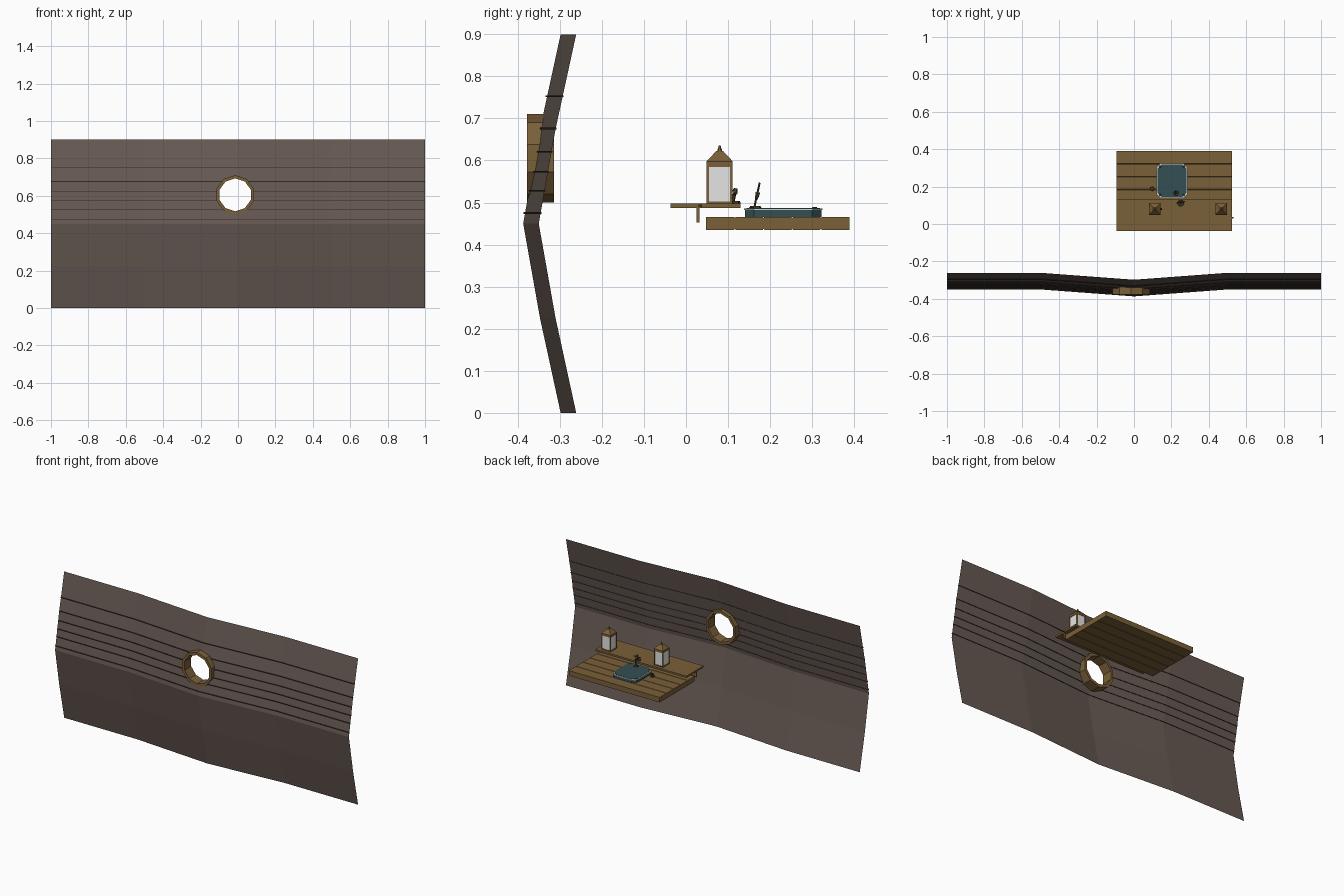
import bpy, bmesh, math
from mathutils import Vector, Matrix

if "Cube" in bpy.data.objects:
    bpy.data.objects.remove(bpy.data.objects["Cube"])


def material(name, rgb):
    m = bpy.data.materials.new(name)
    m.diffuse_color = (*rgb, 1)
    m.use_nodes = True
    m.node_tree.nodes["Principled BSDF"].inputs["Base Color"].default_value = m.diffuse_color
    return m


HULL = material("dark hull wood", (0.135, 0.101, 0.085))
SEAM = material("seam dark brown", (0.03, 0.022, 0.02))
WOOD = material("warm wood", (0.195, 0.116, 0.04))
GLASS = material("pale glass", (0.78, 0.78, 0.78))
TEAL = material("dark teal", (0.036, 0.078, 0.088))
PAPER = material("pale trim", (0.6, 0.66, 0.65))
IRON = material("dark bronze", (0.06, 0.043, 0.022))


def finish(name, bm, mat, fix=True):
    if fix:
        bmesh.ops.recalc_face_normals(bm, faces=bm.faces)
    me = bpy.data.meshes.new(name)
    bm.to_mesh(me)
    bm.free()
    me.materials.append(mat)
    ob = bpy.data.objects.new(name, me)
    bpy.context.collection.objects.link(ob)
    return ob


def box(name, lo, hi, mat):
    bm = bmesh.new()
    lo, hi = Vector(lo), Vector(hi)
    bmesh.ops.create_cube(bm, size=1, matrix=Matrix.Translation((lo + hi) / 2) @ Matrix.Diagonal((*(hi - lo), 1)))
    return finish(name, bm, mat)


def rod(name, a, b, r1, r2, mat, n=6, turn=0):
    a, b = Vector(a), Vector(b)
    d = b - a
    q = d.to_track_quat('Z', 'Y').to_matrix().to_4x4()
    bm = bmesh.new()
    bmesh.ops.create_cone(bm, cap_ends=True, segments=n, radius1=r1, radius2=r2, depth=d.length,
                          matrix=Matrix.Translation((a + b) / 2) @ q @ Matrix.Rotation(turn, 4, 'Z'))
    return finish(name, bm, mat)


# hull: thin bent sheet, bulging towards the middle
XS = [-1, -0.5, 0, 0.5, 1]
PROFILE = [(0, -0.261), (0.225, -0.31), (0.45, -0.35), (0.675, -0.31), (0.9, -0.261)]


def hull_y(x, z):
    for (z0, y0), (z1, y1) in zip(PROFILE, PROFILE[1:]):
        if z <= z1:
            y = y0 + (y1 - y0) * (z - z0) / (z1 - z0)
            break
    return y - 0.037 * max(0, 1 - abs(x) / 0.5)


PX, PZ = -0.015, 0.605      # porthole centre
bm = bmesh.new()
grid = [[bm.verts.new((x, hull_y(x, z), z)) for x in XS] for z, _ in PROFILE]
for r0, r1 in zip(grid, grid[1:]):
    for i in range(4):
        bm.faces.new((r0[i], r0[i + 1], r1[i + 1], r1[i]))


def ring_point(i, r, y):
    a = math.radians(36 * i)
    return Vector((PX + r * math.sin(a), y, PZ + r * math.cos(a)))


def cut_hole(bm, r):
    # slice along the ten sides of the opening, then drop what lies inside
    c = Vector((PX, 0, PZ))
    for i in range(10):
        n = ring_point(i + 0.5, 1, 0) - c
        near = [f for f in bm.faces if abs(f.calc_center_median().x) < 0.6]
        geom = set(near) | {e for f in near for e in f.edges} | {v for f in near for v in f.verts}
        bmesh.ops.bisect_plane(bm, geom=list(geom), plane_co=c + n * r * math.cos(math.pi / 10), plane_no=n)

    def inside(p):
        return all((p - c).dot(ring_point(i + 0.5, 1, 0) - c) < r * math.cos(math.pi / 10) for i in range(10))
    bmesh.ops.delete(bm, geom=[f for f in bm.faces if inside(f.calc_center_median())], context='FACES')


cut_hole(bm, 0.095)
finish("hull_wall", bm, HULL, fix=False)

# plank seams poking slightly through both sides
for k, z in enumerate([0.753, 0.676, 0.621, 0.573, 0.528, 0.475]):
    bm = bmesh.new()
    rows = []
    for x in XS:
        y = hull_y(x, z)
        rows.append([bm.verts.new((x, y + dy, z + dz)) for dy, dz in
                     ((-0.004, -0.002), (0.002, -0.002), (0.002, 0.002), (-0.004, 0.002))])
    for a, b in zip(rows, rows[1:]):
        for i in range(4):
            bm.faces.new((a[i], a[(i + 1) % 4], b[(i + 1) % 4], b[i]))
    bm.faces.new(rows[0])
    bm.faces.new(rows[-1])
    bmesh.ops.recalc_face_normals(bm, faces=bm.faces)
    cut_hole(bm, 0.095)
    finish(f"plank_seam_{k}", bm, SEAM)

# porthole rim
bm = bmesh.new()
rim = [[bm.verts.new(ring_point(i, r, y)) for r, y in
        ((0.105, -0.378), (0.105, -0.314), (0.088, -0.314), (0.088, -0.378))] for i in range(10)]
for i in range(10):
    a, b = rim[i], rim[(i + 1) % 10]
    for j in range(4):
        bm.faces.new((a[j], a[(j + 1) % 4], b[(j + 1) % 4], b[j]))
finish("porthole_rim", bm, WOOD)

# desk top: one slab profile with small V grooves between five planks
X0, X1 = -0.093, 0.525
Y0, Y1, Z0, Z1 = 0.048, 0.389, 0.435, 0.466
step = (Y1 - Y0) / 5
bottom, top = [(Y0, Z0)], [(Y0, Z1)]
for i in range(1, 5):
    for dy, dz in ((-0.002, 0), (0, 0.003), (0.002, 0)):
        bottom.append((Y0 + i * step + dy, Z0 + dz))
        top.append((Y0 + i * step + dy, Z1 - dz))
outline = bottom + [(Y1, Z0), (Y1, Z1)] + top[::-1]
bm = bmesh.new()
ends = [[bm.verts.new((x, y, z)) for y, z in outline] for x in (X0, X1)]
for i in range(len(outline)):
    j = (i + 1) % len(outline)
    bm.faces.new((ends[0][i], ends[0][j], ends[1][j], ends[1][i]))
for e in ends:
    bm.faces.new(e)
finish("desk_top", bm, WOOD)

# raised shelf with rail and side hook
box("shelf", (X0, -0.037, 0.487), (X1, 0.13, 0.498), WOOD)
box("shelf_rail", (X0, 0.025, 0.453), (X1, 0.032, 0.487), WOOD)
box("side_hook", (X1, 0.03, 0.49), (X1 + 0.006, 0.038, 0.495), IRON)

# lanterns
for x in (0.11, 0.467):
    y, h = 0.08, 0.031
    box("lantern_base", (x - h, y - h, 0.498), (x + h, y + h, 0.503), WOOD)
    box("lantern_top", (x - h, y - h, 0.584), (x + h, y + h, 0.598), WOOD)
    box("lantern_glass", (x - h + 0.003, y - h + 0.003, 0.503), (x + h - 0.003, y + h - 0.003, 0.584), GLASS)
    for sx in (-1, 1):
        for sy in (-1, 1):
            px, py = x + sx * (h - 0.003), y + sy * (h - 0.003)
            box("lantern_post", (px - 0.003, py - 0.003, 0.503), (px + 0.003, py + 0.003, 0.584), WOOD)
    rod("lantern_roof", (x, y, 0.598), (x, y, 0.622), h * 1.414, 0.012, WOOD, 4, math.pi / 4)
    rod("lantern_knob", (x, y, 0.622), (x, y, 0.636), 0.006, 0.002, WOOD, 6)


# chamfered teal chart case with a pale rim
def chamfered(name, inset, z0, z1, mat, c=0.022):
    x0, x1, y0, y1 = 0.12 + inset, 0.286 - inset, 0.138 + inset, 0.324 - inset
    pts = [(x0 + c, y0), (x1 - c, y0), (x1, y0 + c), (x1, y1 - c),
           (x1 - c, y1), (x0 + c, y1), (x0, y1 - c), (x0, y0 + c)]
    bm = bmesh.new()
    face = bm.faces.new([bm.verts.new((x, y, z0)) for x, y in pts])
    ext = bmesh.ops.extrude_face_region(bm, geom=[face])
    bmesh.ops.translate(bm, vec=(0, 0, z1 - z0), verts=[v for v in ext["geom"] if isinstance(v, bmesh.types.BMVert)])
    return finish(name, bm, mat)


chamfered("case_body", 0.002, 0.466, 0.482, TEAL)
chamfered("case_rim", 0.0, 0.482, 0.486, PAPER)
chamfered("case_lid", 0.006, 0.486, 0.4875, TEAL)
for x in (0.138, 0.268):
    for y in (0.156, 0.306):
        rod("case_stud", (x, y, 0.4875), (x, y, 0.489), 0.006, 0.005, IRON, 6)

# tall divider tool standing on the case
rod("divider_foot", (0.225, 0.165, 0.4875), (0.225, 0.165, 0.492), 0.014, 0.012, IRON, 8)
rod("divider_leg", (0.225, 0.163, 0.492), (0.22, 0.175, 0.547), 0.0025, 0.0025, IRON, 5)
rod("divider_grip", (0.224, 0.167, 0.508), (0.222, 0.171, 0.524), 0.004, 0.006, IRON, 6)

# ink pot on the desk
rod("ink_pot", (0.097, 0.188, 0.466), (0.097, 0.188, 0.48), 0.012, 0.01, IRON, 8)
rod("ink_neck", (0.097, 0.188, 0.48), (0.097, 0.188, 0.486), 0.006, 0.007, IRON, 8)

# small navigation instrument on the shelf
rod("instrument_base", (0.25, 0.112, 0.498), (0.25, 0.112, 0.504), 0.018, 0.016, IRON, 8)
rod("instrument_stem", (0.25, 0.112, 0.504), (0.25, 0.117, 0.527), 0.004, 0.004, IRON, 6)
rod("instrument_arm", (0.228, 0.112, 0.518), (0.272, 0.12, 0.522), 0.003, 0.003, IRON, 6)
rod("instrument_head", (0.25, 0.116, 0.525), (0.25, 0.118, 0.534), 0.007, 0.004, IRON, 6)
rod("lantern_latch", (0.141, 0.08, 0.54), (0.15, 0.08, 0.54), 0.005, 0.005, IRON, 6)
